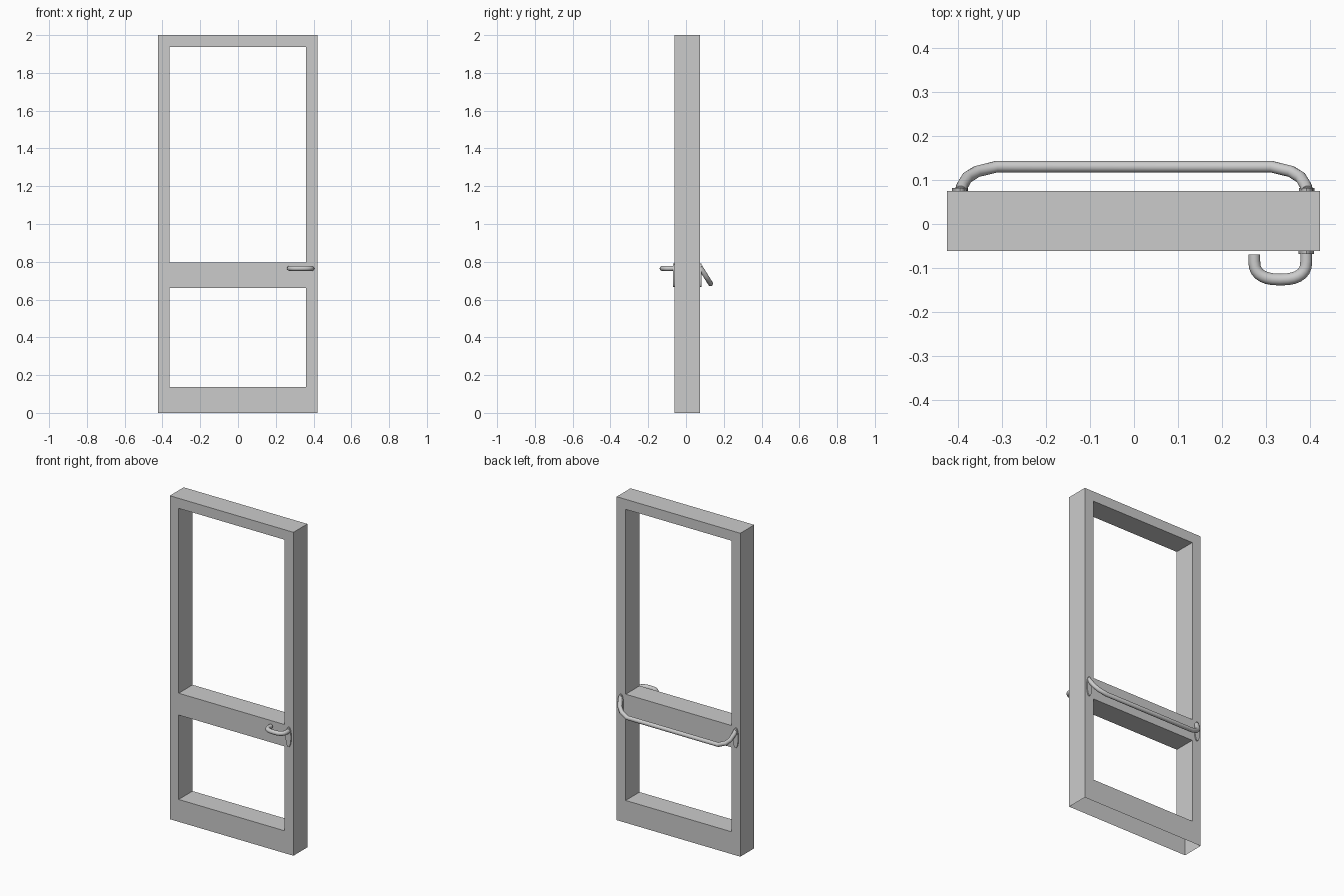
import bpy
import bmesh
import math
from mathutils import Matrix

cube = bpy.data.objects.get("Cube")
if cube:
    bpy.data.objects.remove(cube, do_unlink=True)

FRONT, BACK = -0.061, 0.075
grey = bpy.data.materials.new("light grey")
grey.use_nodes = True
grey.diffuse_color = (0.6, 0.6, 0.6, 1)
grey.node_tree.nodes["Principled BSDF"].inputs["Base Color"].default_value = grey.diffuse_color


def add_mesh(name, bm):
    bmesh.ops.recalc_face_normals(bm, faces=bm.faces)
    mesh = bpy.data.meshes.new(name)
    bm.to_mesh(mesh)
    bm.free()
    mesh.materials.append(grey)
    obj = bpy.data.objects.new(name, mesh)
    bpy.context.collection.objects.link(obj)
    return obj


def smooth(obj):
    bpy.ops.object.select_all(action="DESELECT")
    obj.select_set(True)
    bpy.context.view_layer.objects.active = obj
    bpy.ops.object.shade_smooth_by_angle(angle=math.radians(40))


def tube(name, points, radius):
    curve = bpy.data.curves.new(name, "CURVE")
    curve.dimensions = "3D"
    curve.bevel_depth = radius
    curve.bevel_resolution = 4
    curve.use_fill_caps = True
    spline = curve.splines.new("POLY")
    spline.points.add(len(points) - 1)
    for target, p in zip(spline.points, points):
        target.co = (*p, 1)
    source = bpy.data.objects.new(name, curve)
    mesh = bpy.data.meshes.new_from_object(source)
    bpy.data.objects.remove(source)
    bpy.data.curves.remove(curve)
    bm = bmesh.new()
    bm.from_mesh(mesh)
    bpy.data.meshes.remove(mesh)
    bmesh.ops.remove_doubles(bm, verts=bm.verts, dist=0.0001)
    smooth(add_mesh(name, bm))


def oval_plate(name, x, y, z):
    bm = bmesh.new()
    bmesh.ops.create_cone(bm, cap_ends=True, segments=24, radius1=1, radius2=1, depth=1)
    bm.transform(Matrix.Translation((x, y, z)) @ Matrix.Diagonal((0.018, 0.014, 0.062, 1))
                 @ Matrix.Rotation(math.pi / 2, 4, "X"))
    smooth(add_mesh(name, bm))


# Door frame: a panel with two openings, thickened, open underneath
xs = (-0.424, -0.363, 0.36, 0.422)
zs = (0, 0.138, 0.66, 0.795, 1.938, 2)
bm = bmesh.new()
grid = [[bm.verts.new((x, FRONT, z)) for z in zs] for x in xs]
for i in range(len(xs) - 1):
    for j in range(len(zs) - 1):
        if i == 1 and j in (1, 3):
            continue
        bm.faces.new((grid[i][j], grid[i + 1][j], grid[i + 1][j + 1], grid[i][j + 1]))
extruded = bmesh.ops.extrude_face_region(bm, geom=bm.faces[:])["geom"]
back_verts = [v for v in extruded if isinstance(v, bmesh.types.BMVert)]
bmesh.ops.translate(bm, verts=back_verts, vec=(0, BACK - FRONT, 0))
bmesh.ops.recalc_face_normals(bm, faces=bm.faces)
underside = [f for f in bm.faces if all(v.co.z < 0.001 for v in f.verts)]
bmesh.ops.delete(bm, geom=underside, context="FACES")
add_mesh("door_frame", bm)

# Front lever: a rounded hook with a free end
STEPS = 14
hook = [(0.391, FRONT, 0.765)]
for i in range(STEPS + 1):
    a = math.pi * i / STEPS
    c, s = math.cos(a), math.sin(a)
    hook.append((0.332 + 0.059 * math.copysign(abs(c) ** 0.8, c),
                 -0.085 - 0.041 * s ** 0.8, 0.765))
hook.append((0.273, -0.069, 0.765))
tube("front_lever", hook, 0.0135)
oval_plate("front_lever_plate", 0.391, FRONT, 0.728)

# Back push bar: dips away from its two end plates
half = [(0.393, 0.075), (0.390, 0.086), (0.379, 0.105), (0.357, 0.119), (0.312, 0.130)]
outline = half + [(-x, y) for x, y in reversed(half)]
bar = [(x, y, 0.772 - 1.6 * (y - BACK)) for x, y in outline]
tube("push_bar", bar, 0.0135)
for side, x in (("left", 0.392), ("right", -0.395)):
    oval_plate(side + "_push_bar_plate", x, BACK, 0.728)
